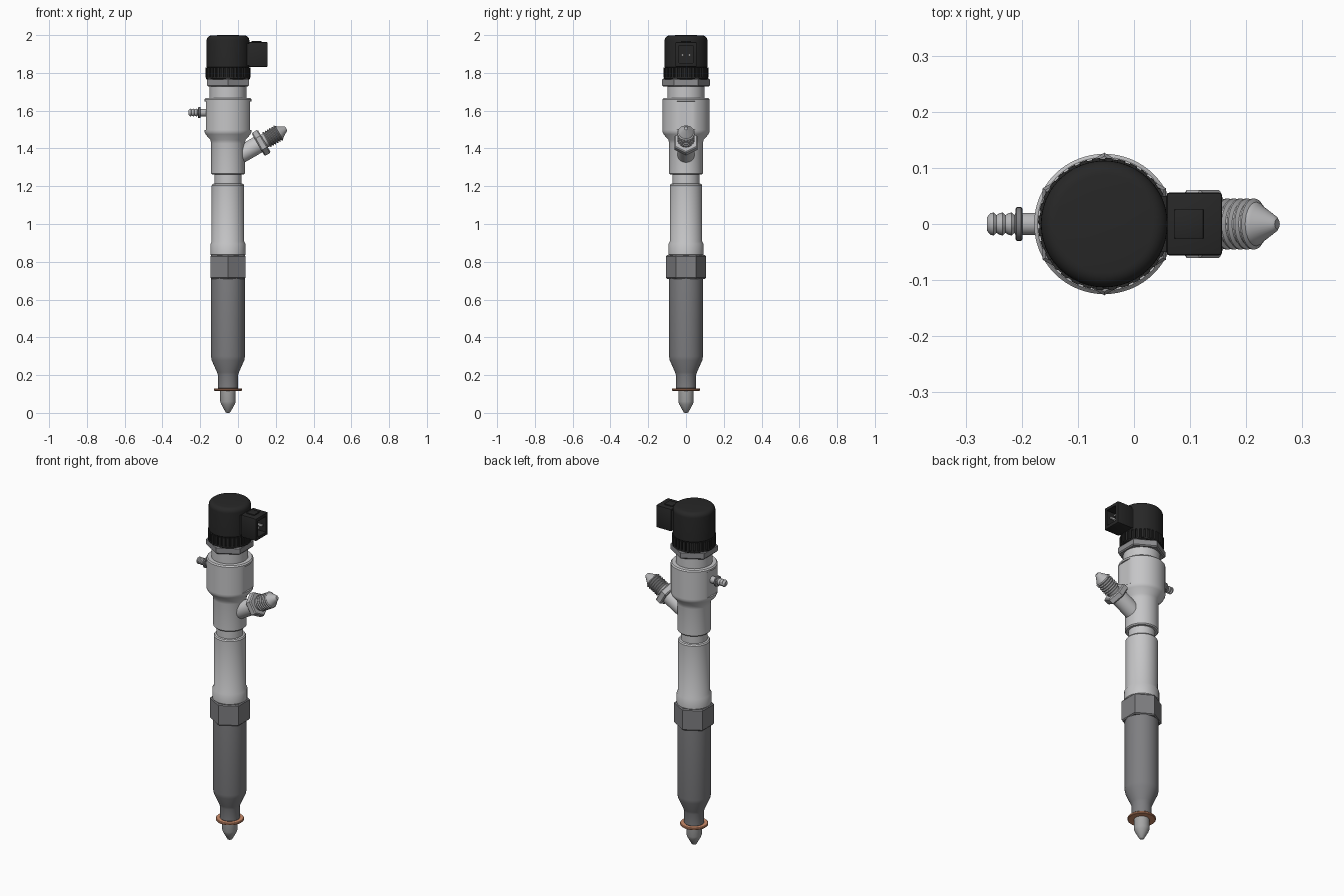
import bpy, bmesh, math
from mathutils import Matrix, Vector

if "Cube" in bpy.data.objects:
    bpy.data.objects.remove(bpy.data.objects["Cube"])

AX = -0.053  # x of the main axis


def material(name, rgb):
    m = bpy.data.materials.new(name)
    m.diffuse_color = (*rgb, 1)
    m.use_nodes = True
    m.node_tree.nodes["Principled BSDF"].inputs["Base Color"].default_value = m.diffuse_color
    return m


BLACK = material("black plastic", (0.02, 0.02, 0.02))
STEEL = material("light steel", (0.56, 0.56, 0.57))
FITTING = material("fitting steel", (0.47, 0.47, 0.48))
TIP = material("nozzle steel", (0.38, 0.38, 0.38))
NUT = material("dark steel", (0.21, 0.21, 0.22))
FLANGE = material("mid steel", (0.27, 0.27, 0.28))
COPPER = material("copper", (0.62, 0.27, 0.15))
PIN = material("pin metal", (0.7, 0.7, 0.7))

MAIN = Matrix.Translation((AX, 0, 0))


def finish(name, bm, mat, matrix=Matrix.Identity(4), smooth=True):
    bmesh.ops.recalc_face_normals(bm, faces=bm.faces)
    bm.transform(matrix)
    me = bpy.data.meshes.new(name)
    bm.to_mesh(me)
    bm.free()
    me.materials.append(mat)
    ob = bpy.data.objects.new(name, me)
    bpy.context.collection.objects.link(ob)
    if smooth:
        bpy.ops.object.select_all(action='DESELECT')
        ob.select_set(True)
        bpy.context.view_layer.objects.active = ob
        bpy.ops.object.shade_smooth_by_angle(angle=math.radians(32))
    return ob


def loft(rings):
    """Skin a list of closed rings of points and cap both ends."""
    bm = bmesh.new()
    vs = [[bm.verts.new(p) for p in r] for r in rings]
    n = len(vs[0])
    for a, b in zip(vs, vs[1:]):
        for i in range(n):
            j = (i + 1) % n
            bm.faces.new((a[i], a[j], b[j], b[i]))
    bm.faces.new(vs[0])
    bm.faces.new(vs[-1])
    return bm


def turned(profile, n=48, phase=0.0):
    """Rings around z from (radius, height) pairs."""
    step = 2 * math.pi / n
    return loft([[Vector((r * math.cos(phase + i * step), r * math.sin(phase + i * step), z))
                  for i in range(n)] for r, z in profile])


def lathe(name, profile, mat, matrix=MAIN, n=48):
    return finish(name, turned(profile, n), mat, matrix)


def hexagon(name, r, z0, z1, mat, matrix=MAIN, phase=math.pi / 2):
    c = min(0.006, (z1 - z0) * 0.2)
    prof = [(r - c, z0), (r, z0 + c), (r, z1 - c), (r - c, z1)]
    return finish(name, turned(prof, 6, phase), mat, matrix, smooth=False)


def box(name, lo, hi, mat, bevel=0.0, socket=False):
    bm = bmesh.new()
    bmesh.ops.create_cube(bm, size=1)
    lo, hi = Vector(lo), Vector(hi)
    for v in bm.verts:
        v.co = Vector([(lo[k] + hi[k]) / 2 + v.co[k] * (hi[k] - lo[k]) for k in range(3)])
    if bevel:
        bmesh.ops.bevel(bm, geom=bm.edges[:], offset=bevel, segments=2, affect='EDGES', profile=0.5)
    if socket:  # recess in the outer end
        f = max(bm.faces, key=lambda f: f.calc_center_median().x)
        bmesh.ops.inset_region(bm, faces=[f], thickness=0.02, depth=0)
        out = bmesh.ops.extrude_face_region(bm, geom=[f])
        bmesh.ops.translate(bm, vec=(-0.055, 0, 0),
                            verts=[v for v in out["geom"] if isinstance(v, bmesh.types.BMVert)])
        if f.is_valid:
            bmesh.ops.delete(bm, geom=[f], context='FACES')
    return finish(name, bm, mat)


# Nozzle end
lathe("nozzle_tip", [(0.006, 0), (0.013, 0.004), (0.036, 0.046), (0.041, 0.06),
                     (0.041, 0.14)], TIP)
lathe("sealing_washer", [(0.072, 0.117), (0.075, 0.12), (0.075, 0.127), (0.072, 0.13)], COPPER)
lathe("nozzle_sleeve", [(0.05, 0.128), (0.053, 0.132), (0.053, 0.2), (0.058, 0.215), (0.086, 0.278),
                        (0.09, 0.3), (0.09, 0.715)], NUT)
hexagon("sleeve_hex", 0.107, 0.71, 0.835, NUT)

# Main steel body
lathe("lower_body", [(0.085, 0.83), (0.093, 0.838), (0.093, 0.895), (0.086, 0.907), (0.086, 1.205),
                     (0.081, 1.212), (0.071, 1.214), (0.071, 1.27)], STEEL)
bm = turned([(0.083, 1.262), (0.089, 1.268), (0.089, 1.425), (0.093, 1.445), (0.119, 1.475),
             (0.125, 1.488), (0.125, 1.498), (0.125, 1.499), (0.125, 1.649), (0.125, 1.65),
             (0.125, 1.66), (0.119, 1.667), (0.09, 1.668)], 64)
for v in bm.verts:  # wrench flats on both sides
    if 1.4985 < v.co.z < 1.6495:
        v.co.x = max(-0.117, min(0.117, v.co.x))
finish("upper_body", bm, STEEL, MAIN)
lathe("neck", [(0.098, 1.66), (0.098, 1.735)], STEEL)
hexagon("cap_hex", 0.127, 1.728, 1.77, FLANGE)

# Solenoid cap with a ribbed skirt
ribs = 32
ring = []
for i in range(ribs):
    for k, r in ((0.0, 0.109), (0.3, 0.109), (0.35, 0.118), (0.95, 0.118)):
        a = 2 * math.pi * (i + k) / ribs
        ring.append((r * math.cos(a), r * math.sin(a)))
finish("ribbed_skirt", loft([[Vector((x, y, z)) for x, y in ring] for z in (1.775, 1.828)]),
       BLACK, MAIN, smooth=False)
lathe("cap_base", [(0.113, 1.766), (0.116, 1.769), (0.116, 1.778)], BLACK)
dome = [(0.087 + 0.026 * math.cos(a), 1.972 + 0.026 * math.sin(a))
        for a in [math.radians(15 * k) for k in range(7)]]
lathe("cap", [(0.108, 1.77), (0.108, 1.825), (0.113, 1.832)] + dome + [(0.04, 2.0)], BLACK)

# Electrical connector
box("connector_neck", (0.0, -0.05, 1.84), (0.08, 0.05, 1.955), BLACK)
box("connector", (0.058, -0.056, 1.832), (0.157, 0.056, 1.963), BLACK, 0.005, socket=True)
box("connector_latch", (0.072, -0.026, 1.955), (0.124, 0.026, 1.969), BLACK, 0.002)
for side in (-1, 1):
    box("contact_pin", (0.09, side * 0.018 - 0.005, 1.89), (0.148, side * 0.018 + 0.005, 1.9), PIN)

# Return nipple on the left, pointing to -x
left = Matrix.Translation((AX, 0, 1.59)) @ Matrix.Rotation(-math.pi / 2, 4, 'Y')
barbs = [(0.02, 0.1), (0.02, 0.158)]
for k in range(3):
    s = 0.16 + k * 0.016
    barbs += [(0.016, s), (0.0205, s + 0.005), (0.0195, s + 0.01)]
lathe("return_nipple", barbs + [(0.016, 0.206), (0.012, 0.209)], FITTING, left, 24)
lathe("nipple_flange", [(0.027, 0.146), (0.03, 0.148), (0.03, 0.156), (0.027, 0.158)],
      NUT, left, 24)

# Inclined inlet fitting on the right, rising 30 degrees
inlet = Matrix.Translation((AX, 0, 1.328)) @ Matrix.Rotation(math.radians(60), 4, 'Y')
lathe("inlet_stem", [(0.046, 0.02), (0.046, 0.19)], STEEL, inlet, 32)
hexagon("inlet_hex", 0.07, 0.184, 0.222, FITTING, inlet, 0)
thread = [(0.038, 0.21), (0.038, 0.232)]
for k in range(6):
    s = 0.234 + k * 0.0135
    thread += [(0.039, s), (0.0455, s + 0.004), (0.0455, s + 0.007), (0.039, s + 0.011)]
lathe("inlet_thread", thread + [(0.038, 0.316), (0.034, 0.32), (0.014, 0.352), (0.009, 0.356)],
      FITTING, inlet, 32)
